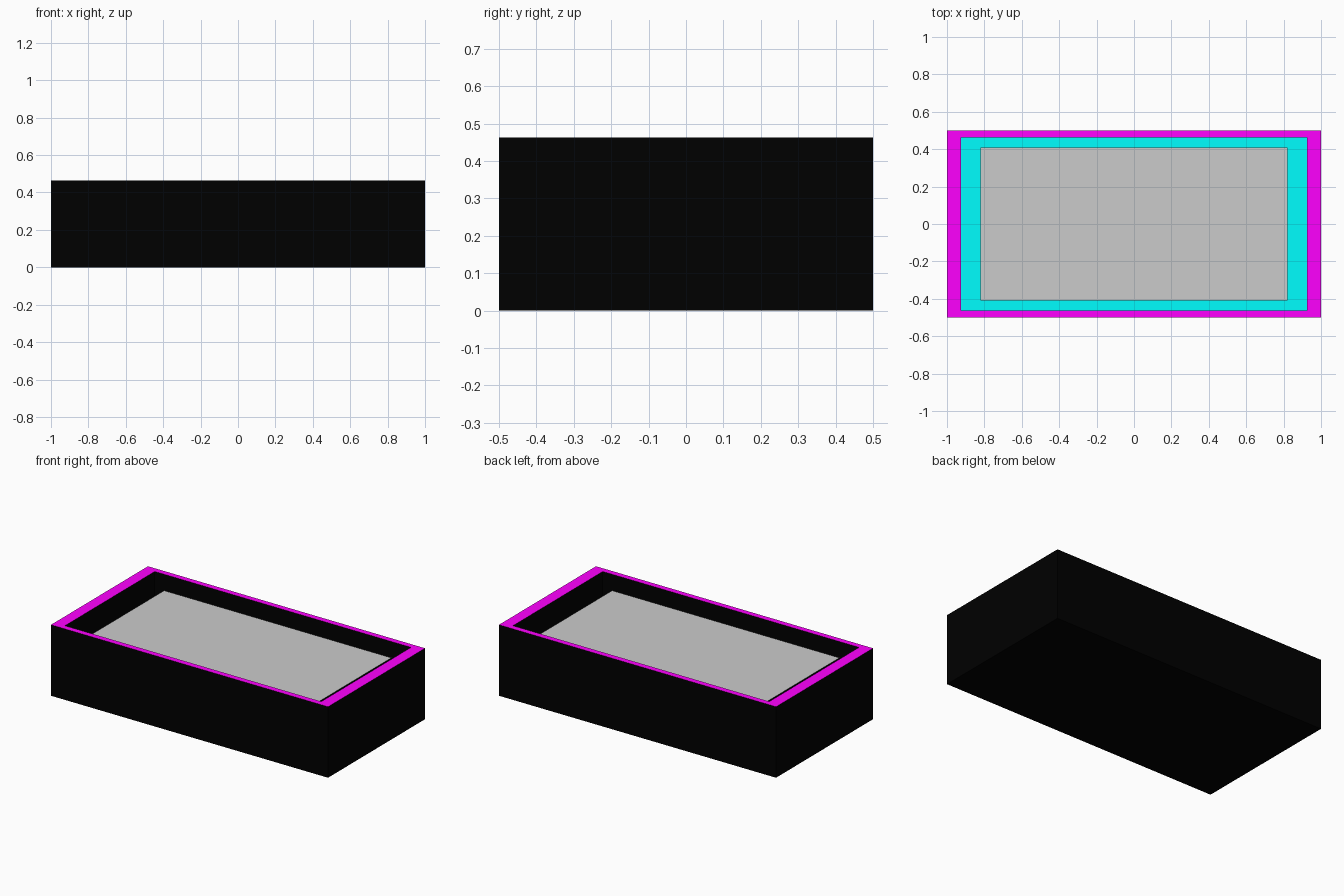
import bpy, bmesh

if "Cube" in bpy.data.objects:
    bpy.data.objects.remove(bpy.data.objects["Cube"])

H = 0.463        # rim height
PANEL_Z = 0.387  # height of the grey panel
SLOT_Z = 0.08    # floor of the channel around the panel
RIM, PANEL = 0.925, 0.82


def material(name, rgb):
    m = bpy.data.materials.new(name)
    m.diffuse_color = (*rgb, 1)
    m.use_nodes = True
    m.node_tree.nodes["Principled BSDF"].inputs["Base Color"].default_value = m.diffuse_color
    return m


# Box: one top face repeatedly extruded and scaled into rim, channel and pedestal
bm = bmesh.new()
bmesh.ops.create_cube(bm, size=1)
for v in bm.verts:
    v.co = (v.co.x * 2, v.co.y, (v.co.z + 0.5) * H)
bm.faces.ensure_lookup_table()
top = max(bm.faces, key=lambda f: f.calc_center_median().z)


def step(face, scale, z, mat):
    """Extrude a face to half-size (scale, scale/2) at height z; paint the new ring."""
    new = bmesh.ops.extrude_discrete_faces(bm, faces=[face])["faces"][0]
    for v in new.verts:
        v.co.x = scale if v.co.x > 0 else -scale
        v.co.y = scale / 2 if v.co.y > 0 else -scale / 2
        v.co.z = z
    for e in new.edges:
        for f in e.link_faces:
            if f is not new:
                f.material_index = mat
    new.material_index = 0
    return new


top = step(top, RIM, H, 1)            # magenta rim
top = step(top, RIM, SLOT_Z, 0)       # black inner walls
top = step(top, PANEL, SLOT_Z, 2)     # cyan channel floor
top = step(top, PANEL, PANEL_Z, 0)    # pedestal sides
bmesh.ops.delete(bm, geom=[top], context='FACES_ONLY')

mesh = bpy.data.meshes.new("box_body")
bm.to_mesh(mesh)
bm.free()
for name, rgb in (("black", (0, 0, 0)), ("magenta", (1, 0, 1)), ("cyan", (0, 1, 1))):
    mesh.materials.append(material(name, rgb))
bpy.context.collection.objects.link(bpy.data.objects.new("box_body", mesh))

# Grey panel closing the pedestal
bpy.ops.mesh.primitive_plane_add(size=2, location=(0, 0, PANEL_Z))
panel = bpy.context.object
panel.name = "top_panel"
panel.scale = (PANEL, PANEL / 2, 1)
